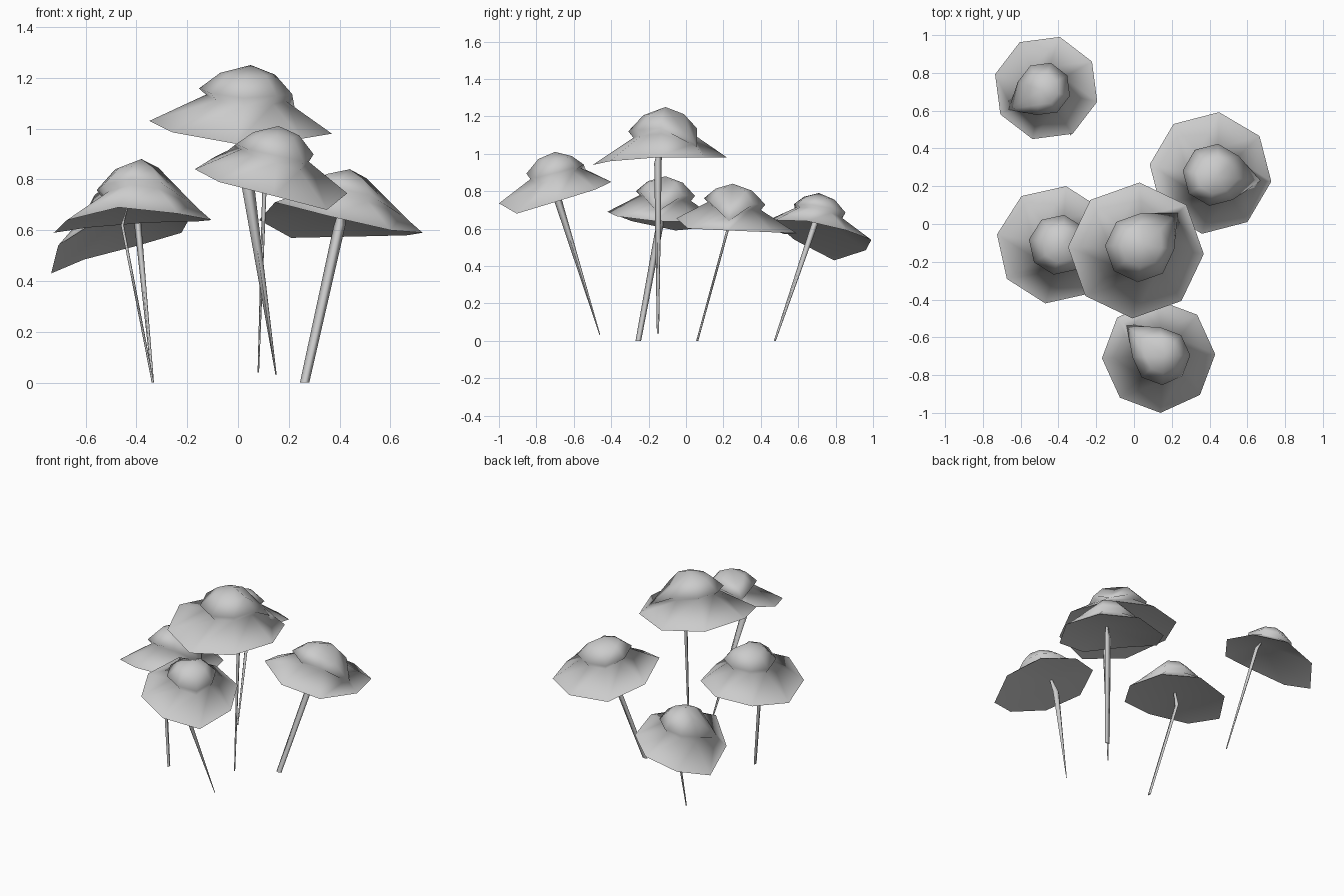
import bpy, bmesh
from math import radians, cos, sin
from mathutils import Vector

if "Cube" in bpy.data.objects:
    bpy.data.objects.remove(bpy.data.objects["Cube"])

SIDES = 8


def finish(bm, name):
    for f in bm.faces:
        f.smooth = True
    mesh = bpy.data.meshes.new(name)
    bm.to_mesh(mesh)
    bm.free()
    bpy.context.collection.objects.link(bpy.data.objects.new(name, mesh))


def bridge(bm, upper, lower):
    # both rings run clockwise seen from above, so faces point outwards
    for i in range(len(upper)):
        bm.faces.new((upper[i - 1], upper[i], lower[i], lower[i - 1]))


def cap(name, apex, hub, centre, radius, start, heights, ridge):
    # crown with an undercut lip above a sloping brim, closed below by a shallow fan
    # rim heights are given on every second spoke and averaged between
    bm = bmesh.new()
    apex = Vector(apex)
    spokes = []
    for i in range(SIDES):
        a = radians(start - i * 360 / SIDES)
        z = (heights[i // 2] + heights[(i + 1) // 2 % len(heights)]) / 2
        spokes.append(Vector((centre[0] + radius * cos(a), centre[1] + radius * sin(a), z)) - apex)

    def ring(out, drop, ridge_out):
        verts = []
        for i, d in enumerate(spokes):
            r, f = (ridge_out, ridge_out) if i == ridge else (out, drop)
            verts.append(bm.verts.new(apex + Vector((d.x * r, d.y * r, d.z * f))))
        return verts

    rings = [ring(0.3, 0.14, 0.4), ring(0.51, 0.42, 0.8), ring(0.44, 0.53, 0.72), ring(1, 1, 1)]
    top = bm.verts.new(apex)
    for i in range(SIDES):
        bm.faces.new((top, rings[0][i], rings[0][i - 1]))
    for a, b in zip(rings, rings[1:]):
        bridge(bm, a, b)
    # underside has its own rim so the edge stays sharp
    under, low = bm.verts.new(hub), ring(1, 1, 1)
    for i in range(SIDES):
        bm.faces.new((under, low[i - 1], low[i]))
    finish(bm, name)


def stem(name, foot, neck, hub, width, foot_scale):
    # four-sided tapering stalk that bends in under the crown
    bm = bmesh.new()
    rings = []
    for c, s in ((hub, 0.5), (neck, 1), (foot, foot_scale)):
        w, h = width[0] * s, width[1] * s
        rings.append([bm.verts.new(c + Vector(o)) for o in
                      ((w, 0, 0), (0, -h, 0), (-w, 0, 0), (0, h, 0))])
    for a, b in zip(rings, rings[1:]):
        bridge(bm, a, b)
    finish(bm, name)


def mushroom(name, apex, centre, radius, start, heights, ridge, foot, neck, width, foot_scale):
    foot, neck = Vector(foot), Vector(neck)
    hub = neck.lerp(Vector(apex), 0.3)
    cap(name + "_mushroom_cap", apex, hub, centre, radius, start, heights, ridge)
    stem(name + "_mushroom_stem", foot, neck, hub, width, foot_scale)


mushroom("tall", (0.05, -0.11, 1.25), (0.01, -0.14), 0.36, 87, (0.98, 0.98, 0.94, 1.03), 1,
         (0.08, -0.15, 0.04), (0.11, -0.15, 0.95), (0.01, 0.02), 0.3)
mushroom("front", (0.16, -0.7, 1.01), (0.13, -0.7), 0.3, 47, (0.81, 0.68, 0.79, 0.89), 6,
         (0.15, -0.46, 0.03), (0.04, -0.69, 0.77), (0.025, 0.022), 0.1)
mushroom("left", (-0.38, -0.11, 0.88), (-0.415, -0.11), 0.315, 80, (0.63, 0.64, 0.69, 0.59), 2,
         (-0.335, -0.255, 0), (-0.455, -0.14, 0.62), (0.006, 0.02), 0.75)
mushroom("right", (0.44, 0.25, 0.84), (0.405, 0.27), 0.325, 37, (0.58, 0.6, 0.71, 0.57), 1,
         (0.262, 0.06, 0), (0.4, 0.23, 0.62), (0.023, 0.007), 0.8)
mushroom("back", (-0.49, 0.71, 0.79), (-0.465, 0.72), 0.28, 75, (0.54, 0.64, 0.65, 0.43), 5,
         (-0.335, 0.475, 0), (-0.395, 0.69, 0.63), (0.014, 0.018), 0.3)
